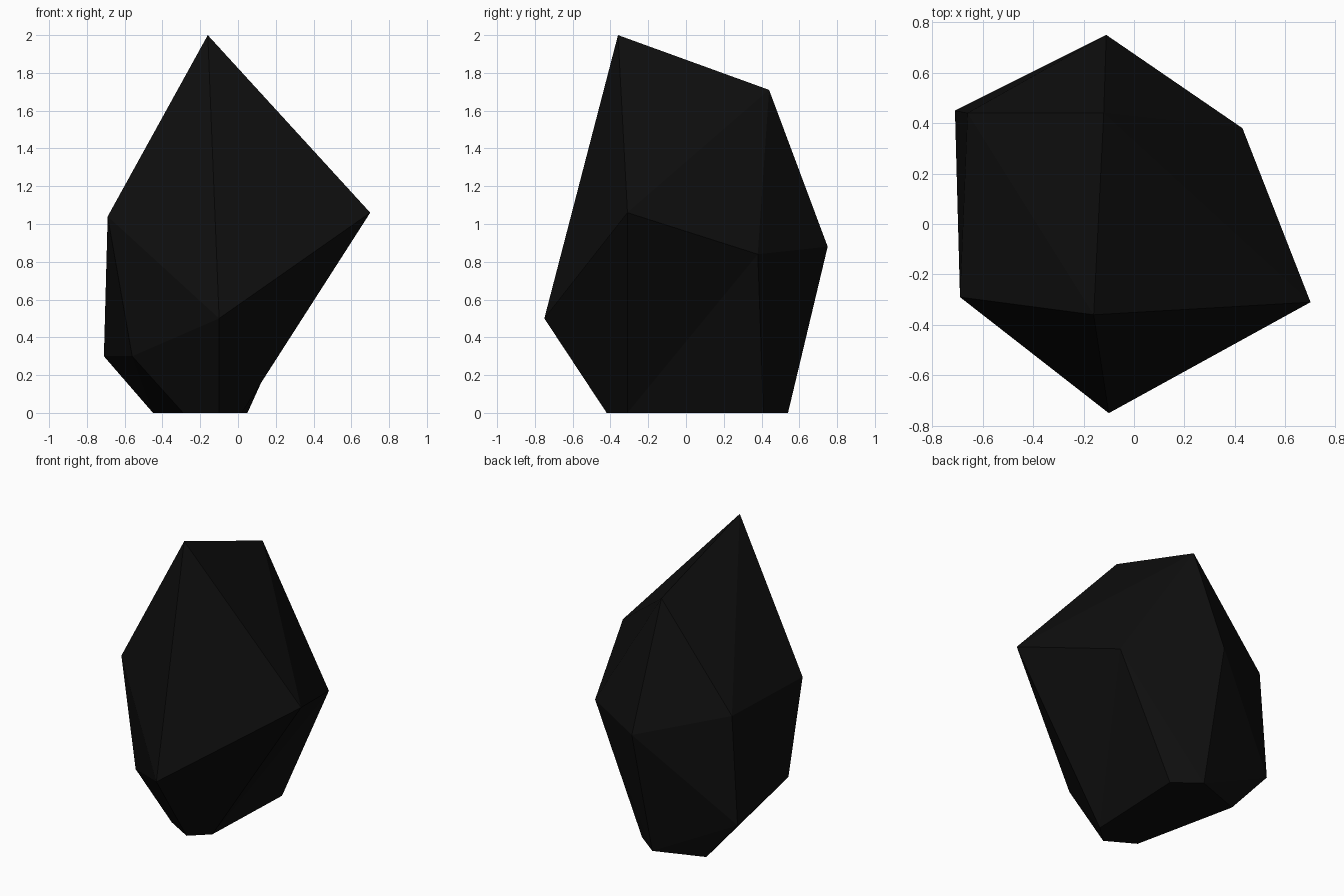
import bpy
import bmesh

# Remove the default cube
cube = bpy.data.objects.get("Cube")
if cube:
    bpy.data.objects.remove(cube, do_unlink=True)

# Dark stone colour
stone = bpy.data.materials.new("black_stone")
stone.use_nodes = True
colour = (0.0045, 0.0045, 0.0045, 1.0)
stone.diffuse_color = colour
stone.node_tree.nodes["Principled BSDF"].inputs["Base Color"].default_value = colour

# Corners of the rock, from the peak down to the flat foot
corners = {
    "peak": (-0.16, -0.36, 2.0),
    "back_peak": (-0.12, 0.44, 1.71),
    "left_front": (0.70, -0.31, 1.06),
    "left_back": (0.43, 0.38, 0.84),
    "back": (-0.11, 0.75, 0.88),
    "right_back": (-0.66, 0.44, 1.04),
    "right_front": (-0.69, -0.29, 1.04),
    "front": (-0.10, -0.75, 0.50),
    "low_right_back": (-0.71, 0.45, 0.30),
    "low_right_front": (-0.56, -0.32, 0.30),
    "foot_left_back": (0.05, 0.41, 0),
    "foot_left_front": (0.02, -0.31, 0),
    "foot_front": (-0.10, -0.42, 0),
    "foot_right_front": (-0.29, -0.31, 0),
    "foot_right_back": (-0.45, 0.42, 0),
    "foot_back": (-0.12, 0.54, 0),
}

# Wrap the corners in a faceted skin
bm = bmesh.new()
verts = {name: bm.verts.new(co) for name, co in corners.items()}
bmesh.ops.convex_hull(bm, input=list(bm.verts))

# Turn the left flank's ridge into a shallow valley
ridge = bm.edges.get((verts["left_front"], verts["foot_left_back"]))
if ridge:
    bmesh.utils.edge_rotate(ridge, False)

bmesh.ops.recalc_face_normals(bm, faces=list(bm.faces))
mesh = bpy.data.meshes.new("rock")
bm.to_mesh(mesh)
bm.free()
mesh.materials.append(stone)
rock = bpy.data.objects.new("rock", mesh)
bpy.context.collection.objects.link(rock)
